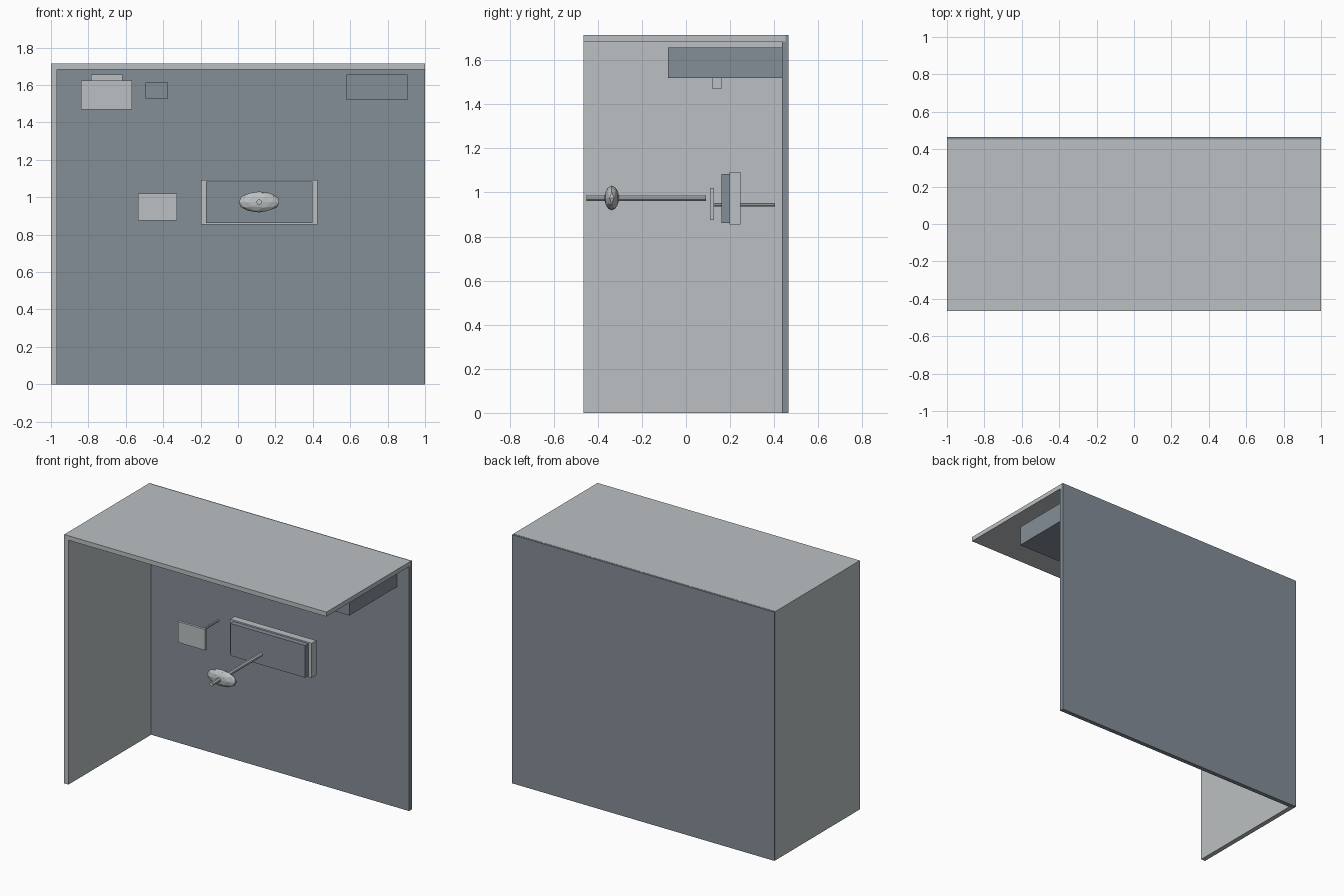
import bpy, bmesh, math
from mathutils import Matrix, Vector

if "Cube" in bpy.data.objects:
    bpy.data.objects.remove(bpy.data.objects["Cube"])


def material(name, rgb):
    m = bpy.data.materials.new(name)
    m.diffuse_color = (*rgb, 1)
    m.use_nodes = True
    m.node_tree.nodes["Principled BSDF"].inputs["Base Color"].default_value = m.diffuse_color
    return m


LIGHT = material("light_grey", (0.50, 0.53, 0.54))
BLUE = material("blue_grey", (0.23, 0.27, 0.31))


def finish(name, bm, mat):
    mesh = bpy.data.meshes.new(name)
    bm.to_mesh(mesh)
    bm.free()
    mesh.materials.append(mat)
    ob = bpy.data.objects.new(name, mesh)
    bpy.context.collection.objects.link(ob)
    return ob


def box(name, mat, x, y, z):
    """Box from (min, max) ranges on each axis."""
    lo, hi = Vector((x[0], y[0], z[0])), Vector((x[1], y[1], z[1]))
    bm = bmesh.new()
    bmesh.ops.create_cube(bm, size=1, matrix=Matrix.Translation((lo + hi) / 2)
                          @ Matrix.Diagonal((*(hi - lo), 1)))
    return finish(name, bm, mat)


def rod(name, mat, x, z, y, radius):
    """Eight-sided rod running along y."""
    bm = bmesh.new()
    place = (Matrix.Translation((x, (y[0] + y[1]) / 2, z))
             @ Matrix.Rotation(math.pi / 2, 4, 'X')
             @ Matrix.Rotation(math.pi / 8, 4, 'Z'))
    bmesh.ops.create_cone(bm, cap_ends=True, segments=8, radius1=radius,
                          radius2=radius, depth=y[1] - y[0], matrix=place)
    return finish(name, bm, mat)


# Booth shell: back wall, left wall and roof
box("back_wall", BLUE, (-0.9995, 0.9995), (0.435, 0.465), (0, 1.714))
box("left_wall", LIGHT, (-1, -0.967), (-0.465, 0.452), (0, 1.684))
box("roof", LIGHT, (-1, 1), (-0.465, 0.452), (1.684, 1.715))

# Units mounted high up near the roof
box("right_overhead_unit", BLUE, (0.58, 0.907), (-0.082, 0.436), (1.52, 1.657))
box("small_wall_box", BLUE, (-0.494, -0.373), (0.35, 0.436), (1.529, 1.614))
box("overhead_panel", LIGHT, (-0.84, -0.567), (0.12, 0.16), (1.47, 1.625))
box("overhead_panel_mount", LIGHT, (-0.785, -0.617), (0.16, 0.436), (1.525, 1.656))

# Small panel on its thin arm
box("small_panel", LIGHT, (-0.535, -0.327), (0.11, 0.128), (0.876, 1.02))
rod("small_panel_arm", LIGHT, -0.43, 0.944, (0.128, 0.403), 0.008)

# Central screen and its frame
box("screen_frame", LIGHT, (-0.198, 0.424), (0.197, 0.247), (0.855, 1.093))
box("screen", BLUE, (-0.172, 0.398), (0.162, 0.197), (0.862, 1.084))

# Long rod with a flattened faceted knob
rod("long_rod", LIGHT, 0.113, 0.975, (-0.451, 0.091), 0.0145)
bm = bmesh.new()
bmesh.ops.create_icosphere(bm, subdivisions=2, radius=1,
                           matrix=Matrix.Translation((0.113, -0.337, 0.975))
                           @ Matrix.Diagonal((0.113, 0.034, 0.056, 1)))
finish("rod_knob", bm, LIGHT)
